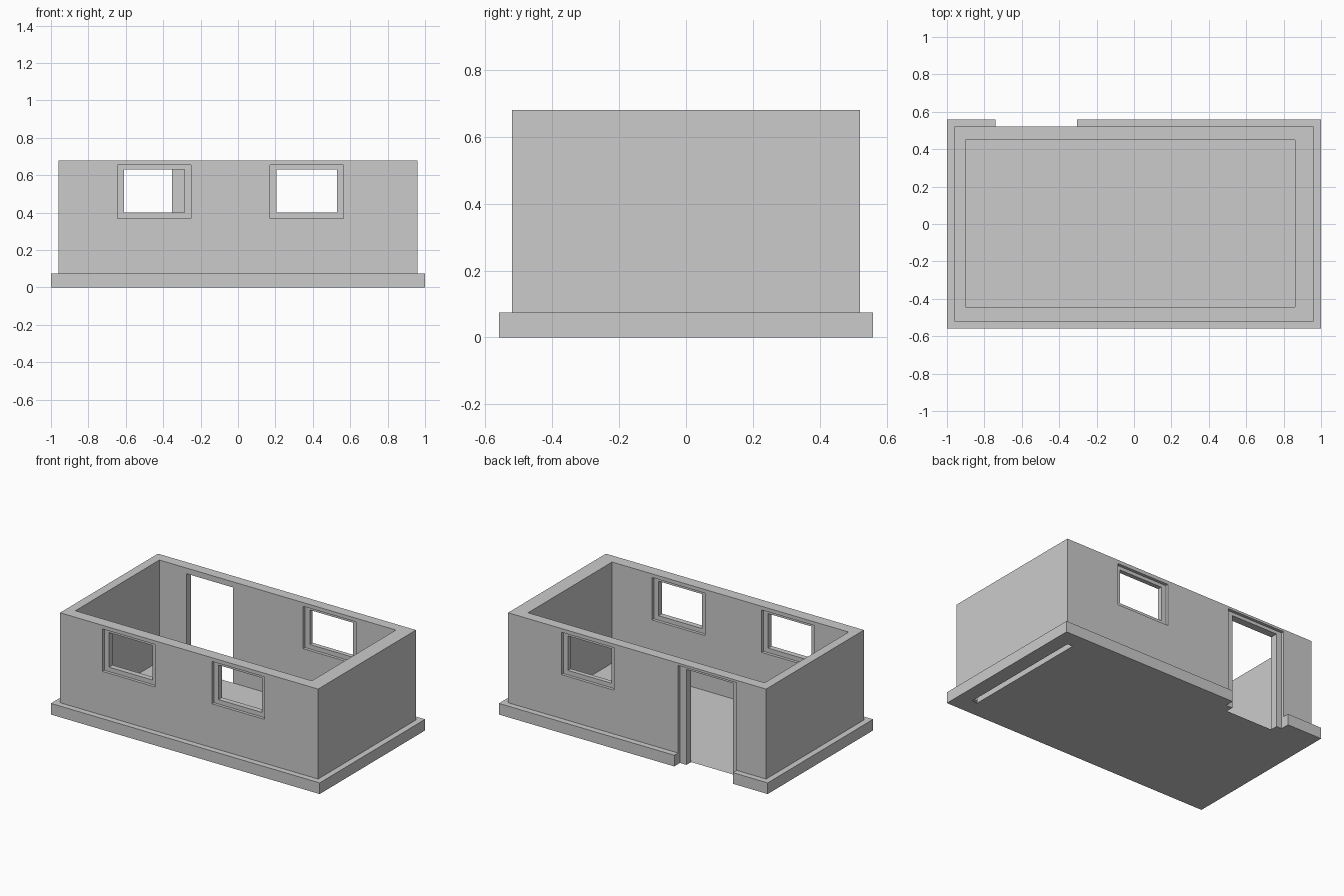
import bpy, bmesh

if "Cube" in bpy.data.objects:
    bpy.data.objects.remove(bpy.data.objects["Cube"])

X0, X1, Y0, Y1 = -0.90, 0.86, -0.443, 0.45   # room interior
OUT_X, OUT_Y, TOP = 0.96, 0.52, 0.68         # wall outside
REC = 0.02                                   # frame recess depth


def box(name, x, y, z):
    """Axis-aligned box from (min, max) ranges."""
    bm = bmesh.new()
    bmesh.ops.create_cube(bm, size=1)
    for v in bm.verts:
        v.co = [r[0] if c < 0 else r[1] for c, r in zip(v.co, (x, y, z))]
    me = bpy.data.meshes.new(name)
    bm.to_mesh(me)
    bm.free()
    ob = bpy.data.objects.new(name, me)
    bpy.context.collection.objects.link(ob)
    return ob


def combine(target, tool, op):
    """Apply a boolean and discard the tool."""
    m = target.modifiers.new(op, 'BOOLEAN')
    m.operation, m.solver, m.object = op, 'EXACT', tool
    bpy.context.view_layer.update()
    dg = bpy.context.evaluated_depsgraph_get()
    me = bpy.data.meshes.new_from_object(target.evaluated_get(dg))
    target.modifiers.clear()
    target.data = me
    bpy.data.objects.remove(tool)


def cut(x, y, z):
    combine(walls, box("cutter", x, y, z), 'DIFFERENCE')


# Plinth and wall block, hollowed out
walls = box("walls", (-1, 1), (-0.56, 0.56), (0, 0.075))
combine(walls, box("wall_block", (-OUT_X, OUT_X), (-OUT_Y, OUT_Y), (0.04, TOP)), 'UNION')
cut((X0, X1), (Y0, Y1), (-1, 1))


# Windows: opening plus a wider recess on both wall faces
def window(x, outer, inner):
    s = 1 if outer > 0 else -1
    cut((x + 0.035, x + 0.358), sorted((outer + s * 0.2, inner - s * 0.1)), (0.40, 0.632))
    for a, b in ((outer - s * REC, outer + s * 0.1), (inner - s * 0.1, inner + s * REC)):
        cut((x, x + 0.393), sorted((a, b)), (0.37, 0.655))


window(-0.645, -OUT_Y, Y0)
window(0.17, -OUT_Y, Y0)
window(0.17, OUT_Y, Y1)

# Doorway: through opening and outer recess that also notches the plinth
cut((-0.70, -0.353), (0.3, 0.7), (-1, 0.642))
cut((-0.74, -0.305), (OUT_Y - REC, 0.7), (-1, 0.664))

# Slot left open under the thick right wall
bm = bmesh.new()
bm.from_mesh(walls.data)


def underside():
    return [f for f in bm.faces if all(abs(v.co.z) < 1e-4 for v in f.verts)]


for co, no in (((0.90, 0, 0), (1, 0, 0)), ((0, Y0, 0), (0, 1, 0)), ((0, Y1, 0), (0, 1, 0))):
    fs = underside()
    geom = fs + list({e for f in fs for e in f.edges}) + list({v for f in fs for v in f.verts})
    bmesh.ops.bisect_plane(bm, geom=geom, dist=1e-5, plane_co=co, plane_no=no)
slot = [f for f in underside()
        if X1 < f.calc_center_median().x < 0.90 and Y0 < f.calc_center_median().y < Y1
        and all(X1 - 1e-3 < v.co.x < 0.901 for v in f.verts)]
bmesh.ops.delete(bm, geom=slot, context='FACES')
bm.to_mesh(walls.data)
bm.free()

# Thin floor sheet
me = bpy.data.meshes.new("floor")
me.from_pydata([(X0, Y0, 0), (X1, Y0, 0), (X1, Y1, 0), (X0, Y1, 0)], [], [(0, 1, 2, 3)])
bpy.context.collection.objects.link(bpy.data.objects.new("floor", me))
